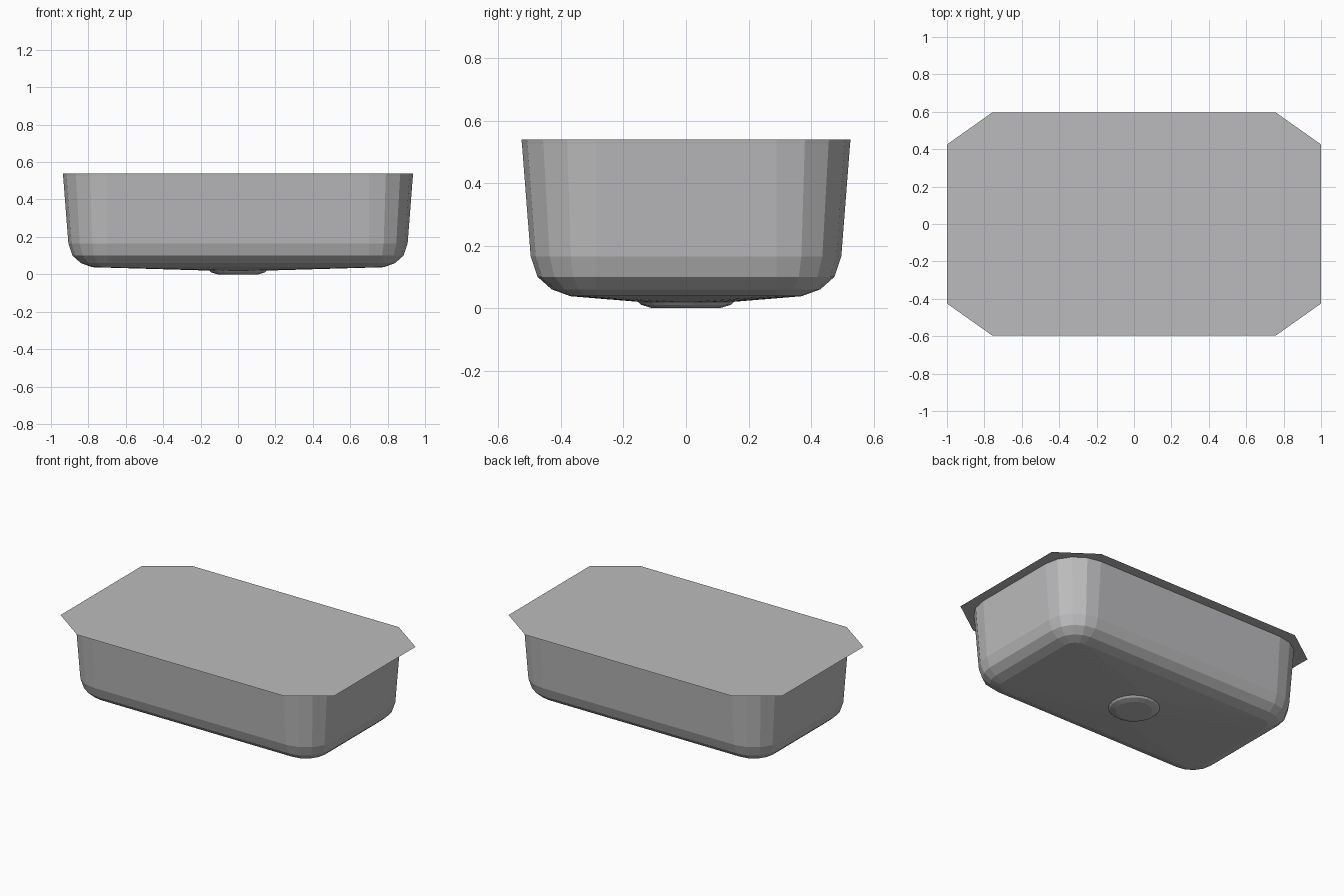
import bpy, bmesh
from math import cos, sin, pi

cube = bpy.data.objects.get("Cube")
if cube:
    bpy.data.objects.remove(cube, do_unlink=True)

steel = bpy.data.materials.new("brushed grey steel")
steel.use_nodes = True
colour = (0.5, 0.5, 0.51, 1)
steel.diffuse_color = colour
steel.node_tree.nodes["Principled BSDF"].inputs["Base Color"].default_value = colour


def ring(half_x, half_y, radius, z, segments=4):
    """Counter-clockwise rounded rectangle around corner centres half_x, half_y."""
    points = []
    for corner, (sx, sy) in enumerate([(1, 1), (-1, 1), (-1, -1), (1, -1)]):
        for step in range(segments + 1):
            a = (corner + step / segments) * pi / 2
            points.append((sx * half_x + radius * cos(a), sy * half_y + radius * sin(a), z))
    return points


def circle(radius, z, sides=20):
    return [(radius * cos(2 * pi * (i + 0.5) / sides),
             radius * sin(2 * pi * (i + 0.5) / sides), z) for i in range(sides)]


def loft(name, rings, cap_bottom=False):
    """Skin rings listed from top to bottom, faces outward."""
    bm = bmesh.new()
    loops = [[bm.verts.new(p) for p in r] for r in rings]
    for upper, lower in zip(loops, loops[1:]):
        for i in range(len(upper)):
            j = (i + 1) % len(upper)
            bm.faces.new((upper[i], lower[i], lower[j], upper[j]))
    if cap_bottom:
        bm.faces.new(reversed(loops[-1]))
    return finish(name, bm)


def finish(name, bm):
    mesh = bpy.data.meshes.new(name)
    bm.to_mesh(mesh)
    bm.free()
    mesh.materials.append(steel)
    obj = bpy.data.objects.new(name, mesh)
    bpy.context.collection.objects.link(obj)
    return obj


# Basin: tapered walls, rounded cove and a floor falling to the drain
profile = [(0.237, 0.54), (0.235, 0.525), (0.207, 0.165),
           (0.185, 0.1), (0.14, 0.06), (0.08, 0.038)]
basin_rings = [ring(0.7, 0.29, r, z) for r, z in profile]
loft("basin", basin_rings + [circle(0.155, 0.02)], cap_bottom=True)

# Drain fitting below the floor
loft("drain", [circle(0.155, 0.02), circle(0.145, 0.01), circle(0.11, 0.0)], cap_bottom=True)

# Flat top plate with clipped corners
bm = bmesh.new()
plate = []
for sx, sy in [(1, 1), (-1, 1), (-1, -1), (1, -1)]:
    pair = [(sx, sy * 0.425, 0.54), (sx * 0.757, sy * 0.597, 0.54)]
    plate += pair if sx * sy > 0 else pair[::-1]
bm.faces.new([bm.verts.new(p) for p in plate])
finish("top_plate", bm)
